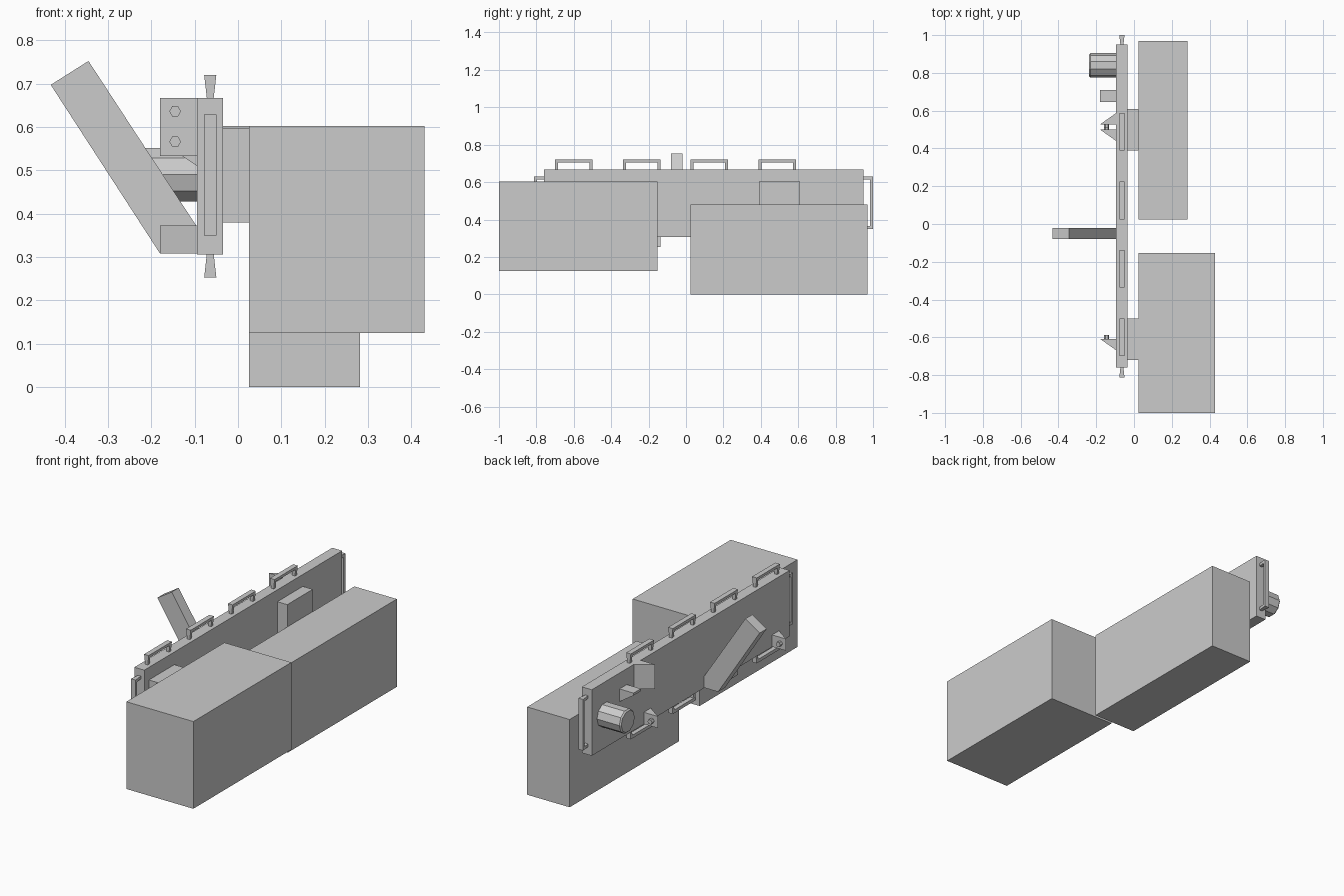
import bpy, bmesh, math
from mathutils import Matrix, Vector

if "Cube" in bpy.data.objects:
    bpy.data.objects.remove(bpy.data.objects["Cube"])


def finish(name, bm):
    bmesh.ops.recalc_face_normals(bm, faces=bm.faces)
    mesh = bpy.data.meshes.new(name)
    bm.to_mesh(mesh)
    bm.free()
    obj = bpy.data.objects.new(name, mesh)
    bpy.context.collection.objects.link(obj)
    return obj


def box(name, x, y, z):
    bm = bmesh.new()
    bmesh.ops.create_cube(bm, size=1)
    for v in bm.verts:
        v.co = [a[0] if c < 0 else a[1] for c, a in zip(v.co, (x, y, z))]
    return finish(name, bm)


def prism(name, points, offset):
    """Extrude a flat 3D outline along an offset."""
    bm = bmesh.new()
    face = bm.faces.new([bm.verts.new(p) for p in points])
    new = bmesh.ops.extrude_face_region(bm, geom=[face], use_keep_orig=True)["geom"]
    verts = [g for g in new if isinstance(g, bmesh.types.BMVert)]
    bmesh.ops.translate(bm, verts=verts, vec=Vector(offset))
    return finish(name, bm)


def handle(name, length, place):
    """U-shaped grip that narrows towards its feet; local y along, z out."""
    a, t, h = length / 2, 0.016, 0.053
    outline = [(-a, 0), (-a, h), (a, h), (a, 0),
               (a - t, 0), (a - t, h - t), (t - a, h - t), (t - a, 0)]
    bm = bmesh.new()
    sides = [[bm.verts.new((s * (0.008 + 0.006 * z / h), y, z)) for y, z in outline]
             for s in (-1, 1)]
    for ring in sides:
        bm.faces.new(ring)
    n = len(outline)
    for i in range(n):
        j = (i + 1) % n
        bm.faces.new((sides[0][i], sides[0][j], sides[1][j], sides[1][i]))
    bm.transform(place)
    return finish(name, bm)


def peg(name, y0, y1, z):
    """Hexagonal bolt along y."""
    ring = [(-0.145 + 0.0135 * math.cos(k * math.pi / 3), y0,
             z + 0.0135 * math.sin(k * math.pi / 3)) for k in range(6)]
    return prism(name, ring, (0, y1 - y0, 0))


BACK, FACE, TIP = -0.035, -0.095, -0.18   # plate faces and bracket tips
Z0, Z1 = 0.306, 0.667

# Main plate, spacers and the two large boxes
box("main_plate", (FACE, BACK), (-0.76, 0.95), (Z0, Z1))
box("front_box", (0.025, 0.43), (-1.0, -0.153), (0.125, 0.602))
box("rear_box", (0.025, 0.282), (0.025, 0.97), (0, 0.48))
box("front_spacer", (BACK, 0.025), (-0.72, -0.5), (0.38, 0.598))
box("rear_spacer", (BACK, 0.025), (0.39, 0.61), (0.38, 0.602))

# Grips along the top, bottom and both ends
X = -0.064
for i, y in enumerate((-0.6, -0.237, 0.125, 0.488)):
    handle(f"top_grip_{i}", 0.2, Matrix.Translation((X, y, Z1)))
    handle(f"bottom_grip_{i}", 0.2,
           Matrix.Translation((X, y, Z0)) @ Matrix.Rotation(math.pi, 4, 'Y'))
for name, y, turn in (("front_grip", -0.76, 1), ("rear_grip", 0.948, -1)):
    handle(name, 0.28, Matrix.Translation((X, y, 0.489))
           @ Matrix.Rotation(turn * math.pi / 2, 4, 'X'))

# Slanted arm
prism("slanted_arm", [(x, -0.08, z) for x, z in
      ((-0.345, 0.752), (-0.432, 0.697), (TIP, 0.308), (FACE, 0.308), (FACE, 0.37))],
      (0, 0.06, 0))

# Wedge brackets with bolts
for name, y, slope, z0, z1, bolts in (
        ("front_bracket", -0.608, -0.06, 0.308, 0.372, (0.34,)),
        ("rear_bracket", 0.5, -0.06, 0.308, 0.372, (0.34,)),
        ("upper_bracket", 0.527, 0.06, 0.533, Z1, (0.566, 0.636))):
    prism(name, [(TIP, y, z0), (FACE, y, z0), (FACE, y + slope, z0)], (0, 0, z1 - z0))
    for i, z in enumerate(bolts):
        peg(f"{name}_bolt_{i}", y, y + (0.02 if slope < 0 else -0.02), z)

# Small ledge with a sloping underside
prism("small_ledge", [(x, 0.647, z) for x, z in
      ((FACE, 0.58), (TIP, 0.58), (TIP, 0.567), (FACE, 0.51))], (0, 0.063, 0))

# Ten-sided knob with a chamfered end
bm = bmesh.new()
rings = [[bm.verts.new((x, 0.84 + r * math.cos(k * math.pi / 5),
                        0.49 + r * math.sin(k * math.pi / 5))) for k in range(10)]
         for x, r in ((FACE, 0.065), (-0.23, 0.065), (-0.237, 0.058))]
for a, b in zip(rings, rings[1:]):
    for k in range(10):
        j = (k + 1) % 10
        bm.faces.new((a[k], a[j], b[j], b[k]))
bm.faces.new(rings[0])
bm.faces.new(rings[-1])
finish("knob", bm)
